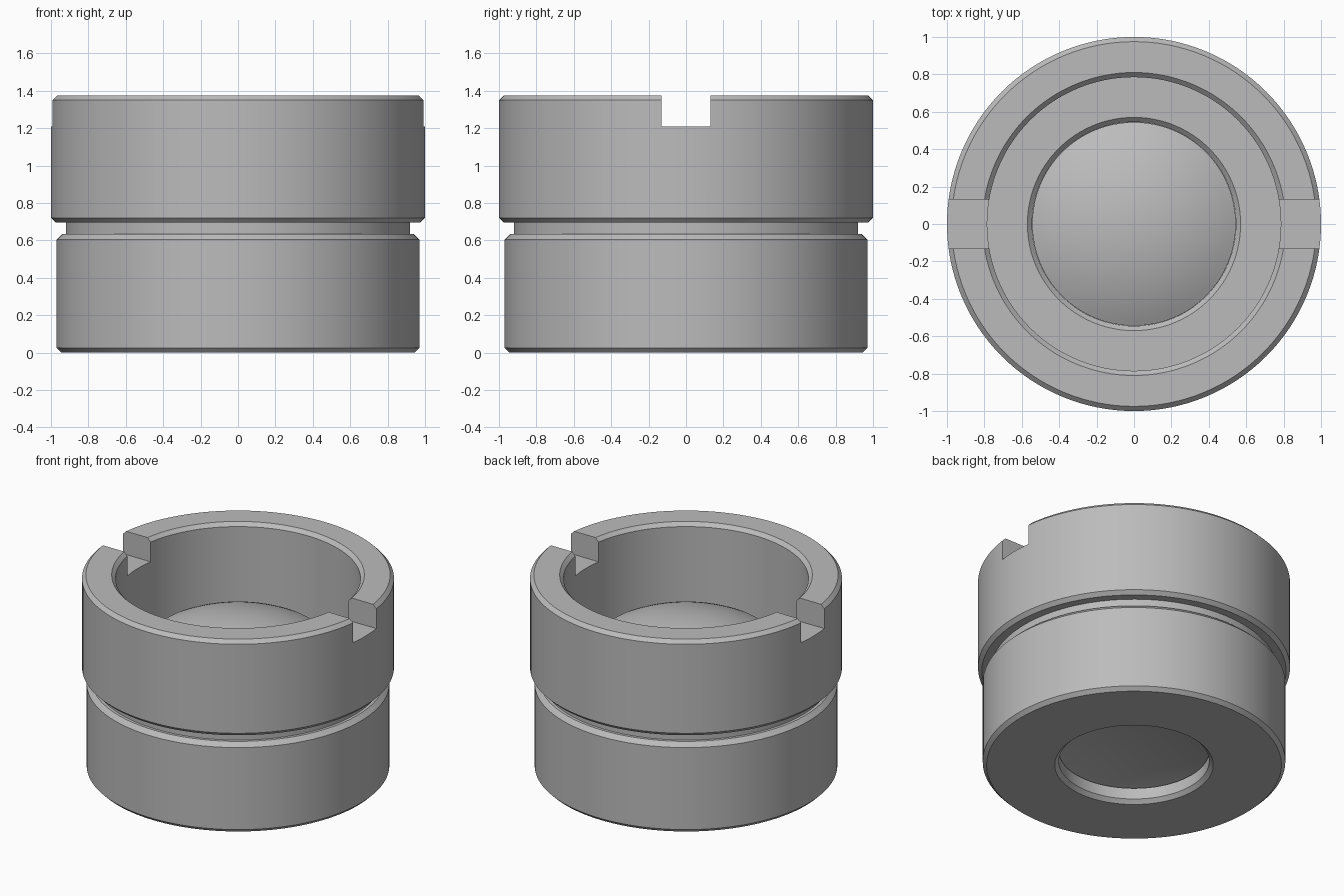
import bpy
import math

default_cube = bpy.data.objects.get("Cube")
if default_cube:
    bpy.data.objects.remove(default_cube, do_unlink=True)

SEGMENTS = 128

metal = bpy.data.materials.new("machined_grey")
metal.use_nodes = True
GREY = (0.5, 0.5, 0.5, 1.0)
metal.diffuse_color = GREY
metal.node_tree.nodes["Principled BSDF"].inputs["Base Color"].default_value = GREY


def activate(obj):
    bpy.ops.object.select_all(action='DESELECT')
    obj.select_set(True)
    bpy.context.view_layer.objects.active = obj


def lathe(name, profile, closed):
    """Spin (radius, z) points round z; the profile runs anticlockwise.
    An open profile starts and ends on the axis."""
    verts, rings = [], []
    for r, z in profile:
        count = 1 if r == 0 else SEGMENTS
        rings.append((len(verts), count))
        for i in range(count):
            a = math.tau * i / SEGMENTS
            verts.append((r * math.cos(a), r * math.sin(a), z))
    pairs = list(zip(rings, rings[1:]))
    if closed:
        pairs.append((rings[-1], rings[0]))
    faces = []
    for (a, na), (b, nb) in pairs:
        for i in range(SEGMENTS):
            j = (i + 1) % SEGMENTS
            quad = [a + i % na, a + j % na, b + j % nb, b + i % nb]
            faces.append(list(dict.fromkeys(quad)))
    mesh = bpy.data.meshes.new(name)
    mesh.from_pydata(verts, [], faces)
    mesh.materials.append(metal)
    obj = bpy.data.objects.new(name, mesh)
    bpy.context.collection.objects.link(obj)
    return obj


def smooth(obj):
    activate(obj)
    bpy.ops.object.shade_smooth_by_angle(angle=math.radians(25))


# Housing: stepped outer wall, groove, bore and chamfered through hole
housing = lathe("housing", [
    (0.508, 0), (0.945, 0), (0.97, 0.025), (0.97, 0.605), (0.94, 0.635),
    (0.92, 0.635), (0.92, 0.695), (0.975, 0.695), (1, 0.72), (1, 1.35),
    (0.975, 1.375), (0.81, 1.375), (0.785, 1.35), (0.785, 0.72),
    (0.57, 0.72), (0.545, 0.695), (0.545, 0.105), (0.482, 0.105),
    (0.482, 0.026)], True)

# Spanner slot across the top rim
bpy.ops.mesh.primitive_cube_add(size=1, location=(0, 0, 1.41))
cutter = bpy.context.object
cutter.name = "slot_cutter"
cutter.scale = (2.4, 0.26, 0.4)
cutter.hide_render = True
cutter.data.materials.append(metal)
activate(housing)
cut = housing.modifiers.new("slot", 'BOOLEAN')
cut.operation = 'DIFFERENCE'
cut.solver = 'EXACT'
cut.object = cutter
bpy.ops.object.modifier_apply(modifier=cut.name)
bpy.data.objects.remove(cutter, do_unlink=True)
smooth(housing)

# Insert: domed top, shallow hollow underneath
EDGE, STEPS = 0.544, 12


def cap(radius, rim_z):
    """Spherical arc from the axis out to the rim."""
    centre = rim_z - math.sqrt(radius ** 2 - EDGE ** 2)
    return [(EDGE * i / STEPS,
             centre + math.sqrt(radius ** 2 - (EDGE * i / STEPS) ** 2))
            for i in range(STEPS + 1)]


insert = lathe("domed_insert", cap(2.5, 0.105) + cap(1.12, 0.93)[::-1], False)
smooth(insert)
